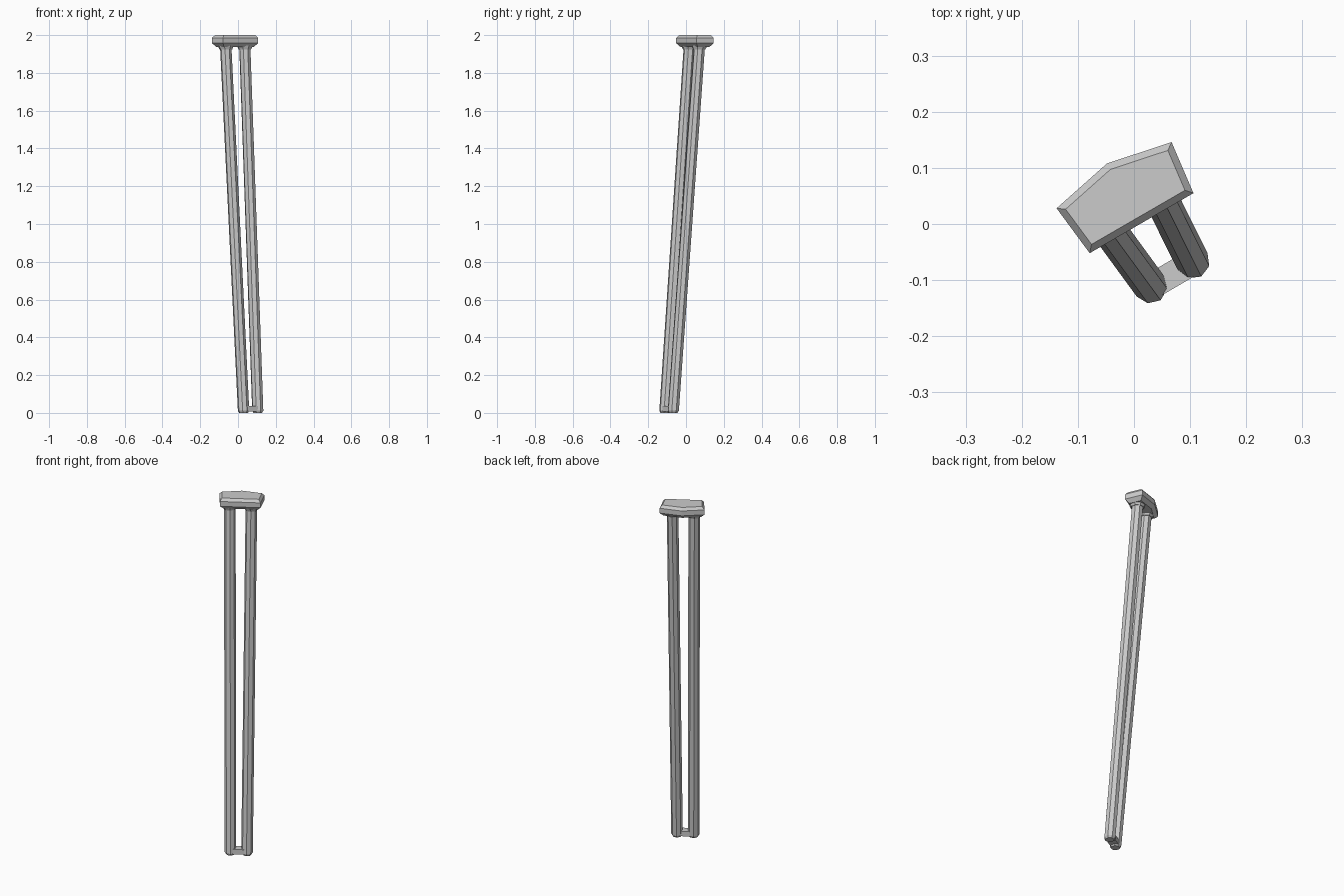
import bpy, bmesh, math
from mathutils import Vector

if "Cube" in bpy.data.objects:
    bpy.data.objects.remove(bpy.data.objects["Cube"])


def loft(name, rings):
    """Closed flat-shaded solid through rings of equal point count."""
    bm = bmesh.new()
    vs = [[bm.verts.new(p) for p in ring] for ring in rings]
    n = len(rings[0])
    for a, b in zip(vs, vs[1:]):
        for i in range(n):
            j = (i + 1) % n
            bm.faces.new((a[i], a[j], b[j], b[i]))
    bm.faces.new(vs[0][::-1])
    bm.faces.new(vs[-1])
    bmesh.ops.recalc_face_normals(bm, faces=bm.faces)
    me = bpy.data.meshes.new(name)
    bm.to_mesh(me)
    bm.free()
    ob = bpy.data.objects.new(name, me)
    bpy.context.collection.objects.link(ob)
    return ob


def octagon(c, z, r, turn):
    return [(c[0] + r * math.cos(turn + math.pi * (i + .5) / 4),
             c[1] + r * math.sin(turn + math.pi * (i + .5) / 4), z) for i in range(8)]


def inset(pts, d, z):
    """Offset a clockwise outline inward by d."""
    out = []
    n = len(pts)
    for i in range(n):
        p = Vector(pts[i])
        e1 = (p - Vector(pts[i - 1])).normalized()
        e2 = (Vector(pts[(i + 1) % n]) - p).normalized()
        n1, n2 = Vector((e1.y, -e1.x)), Vector((e2.y, -e2.x))
        q = p + (n1 + n2) * (d / (1 + n1.dot(n2)))
        out.append((q.x, q.y, z))
    return out


# Five-sided cap with bevelled top and underside
outline = [(-.138, .028), (-.048, .108), (.067, .146), (.106, .055), (-.079, -.052)]
loft("cap", [inset(outline, .018, 1.937), inset(outline, 0, 1.957),
             inset(outline, 0, 1.985), inset(outline, .012, 2.0)])

# Two leaning octagonal legs with flared collars under the cap
legs = {"left": ((.030, -.112), (-.065, .018), .24),
        "right": ((.105, -.068), (.036, .071), .13)}
for side, (foot, head, turn) in legs.items():
    foot, head = Vector(foot), Vector(head)

    def at(z):
        return foot.lerp(head, z / 1.94)
    r = .0305
    loft(side + "_leg", [octagon(at(0), 0, r * .78, turn), octagon(at(.012), .012, r, turn),
                         octagon(at(1.95), 1.95, r, turn)])
    loft(side + "_collar", [octagon(at(1.925), 1.925, r * 1.12, turn),
                            octagon(at(1.945), 1.945, r * 1.45, turn)])

# Bridge joining the feet
a, b = Vector(legs["left"][0]), Vector(legs["right"][0])
d = (b - a).normalized()
side = Vector((-d.y, d.x)) * .023
base = [a - side, b - side, b + side, a + side]
loft("foot_bridge", [[(p.x, p.y, z) for p in base] for z in (.008, .036)])
